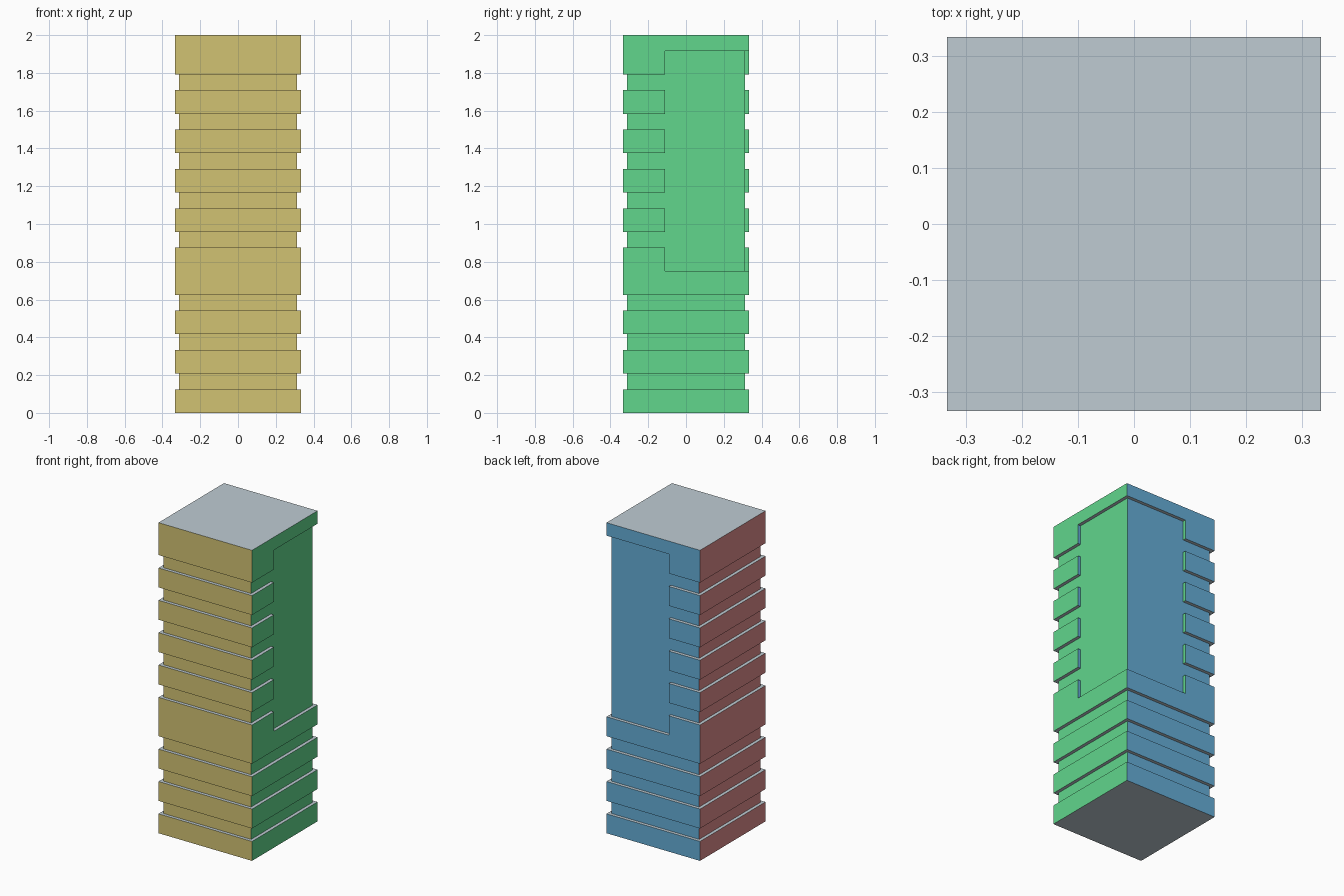
import bpy, bmesh
from mathutils import Vector

if "Cube" in bpy.data.objects:
    bpy.data.objects.remove(bpy.data.objects["Cube"])

U = 1 / 24            # one grid unit
HALF = 8 * U          # half width of the bands
CORE = 7.5 * U        # half width of the recessed core
NOTCH = -HALF / 3     # where the bands stop at the open back right corner

# One flat colour per facing direction
COLOURS = [
    ("front_yellow", (0.64, 0.54, 0.17), (0, -1, 0)),
    ("right_green", (0.12, 0.67, 0.265), (1, 0, 0)),
    ("back_blue", (0.13, 0.42, 0.68), (0, 1, 0)),
    ("left_red", (0.72, 0.26, 0.26), (-1, 0, 0)),
    ("level_grey", (0.52, 0.60, 0.65), (0, 0, 1)),
]
mats = []
for name, rgb, _ in COLOURS:
    m = bpy.data.materials.new(name)
    m.diffuse_color = (*rgb, 1)
    m.use_nodes = True
    m.node_tree.nodes["Principled BSDF"].inputs["Base Color"].default_value = m.diffuse_color
    mats.append(m)


def boxes(name, spans):
    """Object made of axis-aligned boxes, each given by two corners."""
    bm = bmesh.new()
    for lo, hi in spans:
        lo, hi = Vector(lo), Vector(hi)
        for v in bmesh.ops.create_cube(bm, size=1)["verts"]:
            v.co = (lo + hi) / 2 + v.co * (hi - lo)
    mesh = bpy.data.meshes.new(name)
    bm.to_mesh(mesh)
    bm.free()
    ob = bpy.data.objects.new(name, mesh)
    bpy.context.collection.objects.link(ob)
    return ob


def paint(ob):
    """Colour each face by the direction it points."""
    ob.data.materials.clear()
    for m in mats:
        ob.data.materials.append(m)
    for p in ob.data.polygons:
        if abs(p.normal.z) > 0.5:
            p.material_index = 4
        else:
            p.material_index = max(range(4), key=lambda i: p.normal.dot(Vector(COLOURS[i][2])))


# Recessed core of the pillar
core = boxes("pillar_core", [((-CORE, -CORE, U), (CORE, CORE, 47 * U))])

# Raised bands stacked up the pillar
levels = [(0, 3), (5, 8), (10, 13), (15, 21), (23, 26),
          (28, 31), (33, 36), (38, 41), (43, 48)]
bands = boxes("raised_bands", [((-HALF, -HALF, a * U), (HALF, HALF, b * U)) for a, b in levels])

# Open panel at the back right corner, cut out of the bands down to the core
cutter = boxes("corner_cutter", [((NOTCH, NOTCH, 18 * U), (0.5, 0.5, 46 * U))])
cutter.hide_render = True
mod = bands.modifiers.new("corner_panel", "BOOLEAN")
mod.operation = "DIFFERENCE"
mod.solver = "EXACT"
mod.object = cutter
bpy.context.view_layer.update()
cut_mesh = bpy.data.meshes.new_from_object(bands.evaluated_get(bpy.context.evaluated_depsgraph_get()))
bands.modifiers.clear()
bands.data = cut_mesh
bpy.data.objects.remove(cutter)

paint(core)
paint(bands)
